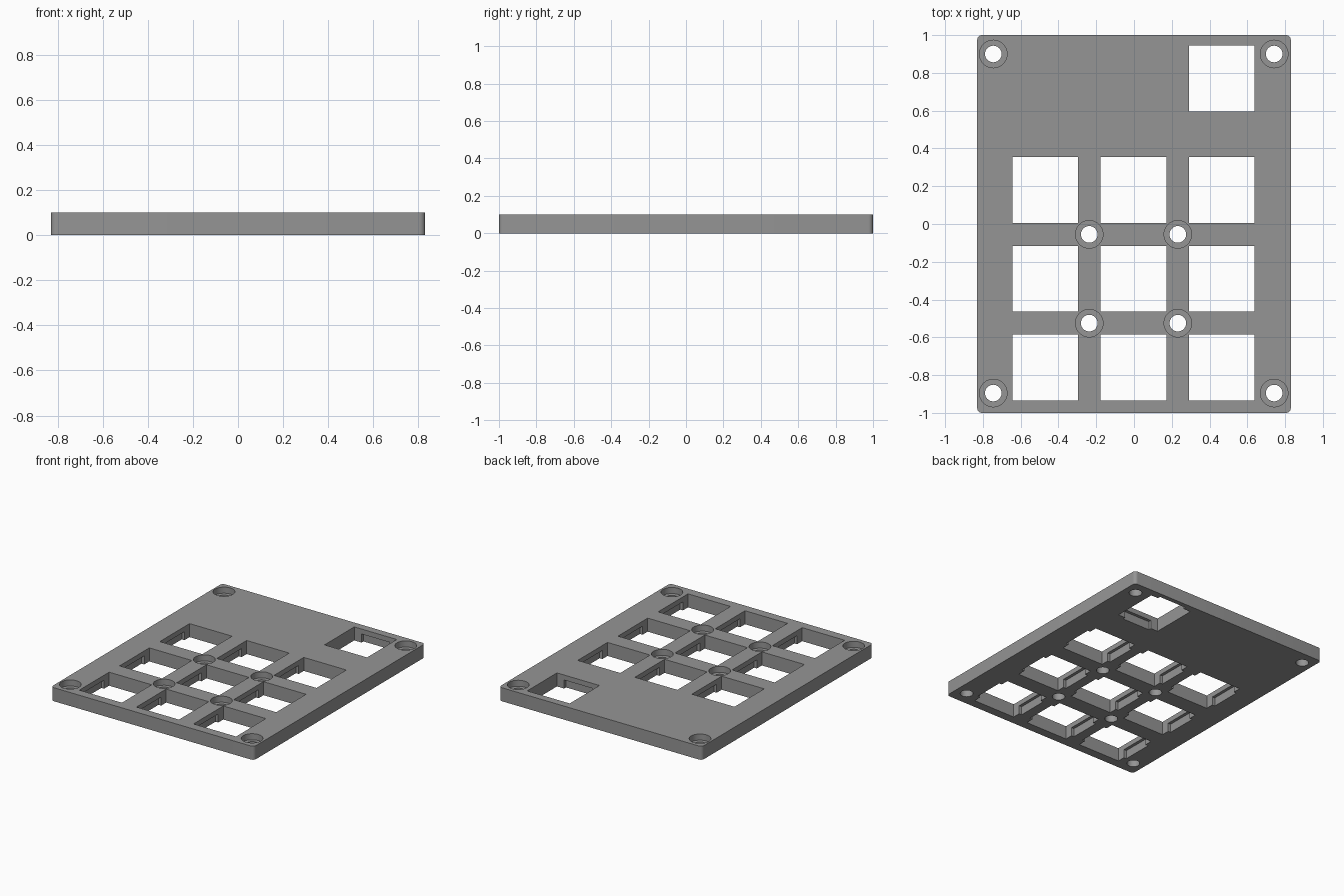
import bpy, bmesh, math
from mathutils import Matrix

if "Cube" in bpy.data.objects:
    bpy.data.objects.remove(bpy.data.objects["Cube"])

W, D, T = 1.66, 2.0, 0.10          # plate size
HOLE = 0.348                       # square opening
CLIP_W, CLIP_D, CLIP_Z = 0.23, 0.022, 0.063   # clip recess, open underneath

grey = bpy.data.materials.new("grey plastic")
grey.diffuse_color = (0.30, 0.30, 0.30, 1)
grey.use_nodes = True
grey.node_tree.nodes["Principled BSDF"].inputs["Base Color"].default_value = grey.diffuse_color


def finish(bm, name):
    mesh = bpy.data.meshes.new(name)
    bm.to_mesh(mesh)
    bm.free()
    mesh.materials.append(grey)
    ob = bpy.data.objects.new(name, mesh)
    bpy.context.collection.objects.link(ob)
    return ob


def add_box(bm, x, y, sx, sy, z0, z1):
    m = Matrix.Translation((x, y, (z0 + z1) / 2)) @ Matrix.Diagonal((sx, sy, z1 - z0, 1))
    return bmesh.ops.create_cube(bm, size=1, matrix=m)


def add_cylinder(bm, x, y, r, z0, z1):
    bmesh.ops.create_cone(bm, cap_ends=True, segments=40, radius1=r, radius2=r,
                          depth=z1 - z0, matrix=Matrix.Translation((x, y, (z0 + z1) / 2)))


# plate with rounded upright corners
bm = bmesh.new()
add_box(bm, 0, 0, W, D, 0, T)
upright = [e for e in bm.edges if abs(e.verts[0].co.z - e.verts[1].co.z) > 0.01]
bmesh.ops.bevel(bm, geom=upright, offset=0.025, segments=6, profile=0.5, affect='EDGES')
plate = finish(bm, "switch_plate")

# key positions: 3 x 3 grid, plus a turned one at the back right
xs, ys = (-0.47, -0.003, 0.464), (0.18, -0.29, -0.76)
keys = [(x, y, False) for x in xs for y in ys] + [(0.464, 0.77, True)]
screws = [(x, y) for x in (-0.745, 0.742) for y in (-0.895, 0.90)]
screws += [(x, y) for x in (-0.237, 0.232) for y in (-0.055, -0.525)]

openings, clips, holes, bores = (bmesh.new() for _ in range(4))
for x, y, turned in keys:
    add_box(openings, x, y, HOLE, HOLE, -0.1, T + 0.1)
    size = (HOLE + 2 * CLIP_D, CLIP_W)
    if turned:
        size = size[::-1]
    add_box(clips, x, y, *size, -0.1, CLIP_Z)
for x, y in screws:
    add_cylinder(holes, x, y, 0.044, -0.1, T + 0.1)
    add_cylinder(bores, x, y, 0.073, T - 0.045, T + 0.1)

# cut openings, clip recesses, screw holes and head recesses
bpy.context.view_layer.objects.active = plate
for cutter_bm, name in ((openings, "opening_cutter"), (clips, "clip_cutter"),
                        (holes, "screw_hole_cutter"), (bores, "screw_head_cutter")):
    cutter = finish(cutter_bm, name)
    cutter.hide_render = True
    mod = plate.modifiers.new(name, 'BOOLEAN')
    mod.operation = 'DIFFERENCE'
    mod.solver = 'EXACT'
    mod.object = cutter
    bpy.ops.object.modifier_apply(modifier=mod.name)
    bpy.data.objects.remove(cutter)

plate.select_set(True)
bpy.ops.object.shade_smooth_by_angle(angle=math.radians(30))
